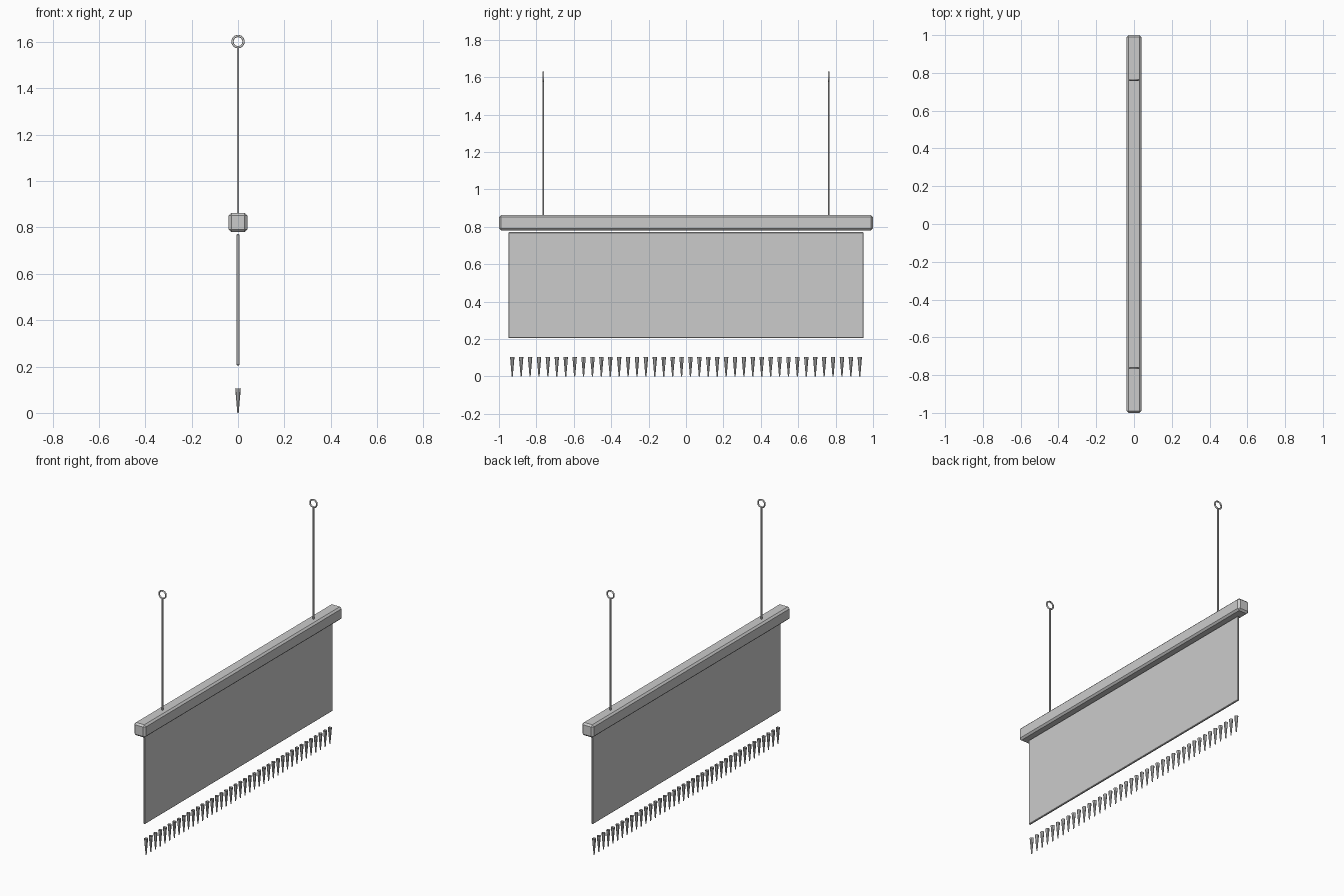
import bpy, bmesh
from math import radians

if "Cube" in bpy.data.objects:
    bpy.data.objects.remove(bpy.data.objects["Cube"])


def smooth(o, angle=30):
    bpy.ops.object.select_all(action='DESELECT')
    o.select_set(True)
    bpy.context.view_layer.objects.active = o
    bpy.ops.object.shade_smooth_by_angle(angle=radians(angle))


def box(name, center, size, bevel, segments=1):
    bpy.ops.mesh.primitive_cube_add(size=1, location=center)
    o = bpy.context.object
    o.name = name
    o.scale = size
    bpy.ops.object.transform_apply(location=False, rotation=False, scale=True)
    m = o.modifiers.new("edge_bevel", 'BEVEL')
    m.width, m.segments = bevel, segments
    return o


def lathe(name, profile, sides, location):
    """Closed round part from (radius, z) points."""
    bm = bmesh.new()
    for (r0, z0), (r1, z1) in zip(profile, profile[1:]):
        g = bmesh.ops.create_cone(bm, segments=sides, radius1=r0, radius2=r1, depth=z1 - z0)
        bmesh.ops.translate(bm, verts=g["verts"], vec=(0, 0, (z0 + z1) / 2))
    rings = [bm.verts[:]][0]
    # caps only at the two ends
    for v in (rings,):
        bmesh.ops.remove_doubles(bm, verts=v, dist=1e-5)
    zs = [p[1] for p in profile[1:-1]]
    inner = [f for f in bm.faces if abs(f.normal.z) > 0.99
             and any(abs(f.calc_center_median().z - z) < 1e-4 for z in zs)]
    bmesh.ops.delete(bm, geom=inner, context='FACES_ONLY')
    me = bpy.data.meshes.new(name)
    bm.to_mesh(me)
    bm.free()
    o = bpy.data.objects.new(name, me)
    o.location = location
    bpy.context.collection.objects.link(o)
    return o


# Roller housing and hanging panel
box("housing", (0, 0, 0.822), (0.08, 2.0, 0.082), 0.011)
box("panel", (0, 0, 0.488), (0.013, 1.9, 0.566), 0.003)

# Two suspension rods with eye rings
for side, y in (("left", -0.763), ("right", 0.763)):
    rod = lathe("rod_" + side, [(0.005, 0.85), (0.005, 1.58)], 12, (0, y, 0))
    smooth(rod)
    bpy.ops.mesh.primitive_torus_add(major_radius=0.024, minor_radius=0.005,
                                     major_segments=24, minor_segments=8,
                                     location=(0, y, 1.602), rotation=(radians(90), 0, 0))
    ring = bpy.context.object
    ring.name = "eye_ring_" + side
    smooth(ring, 60)

# Row of tapered drops under the panel
count = 40
for i in range(count):
    y = -0.929 + i * 1.858 / (count - 1)
    lathe(f"drop_{i + 1:02d}", [(0.003, 0), (0.012, 0.105)], 8, (0, y, 0))
